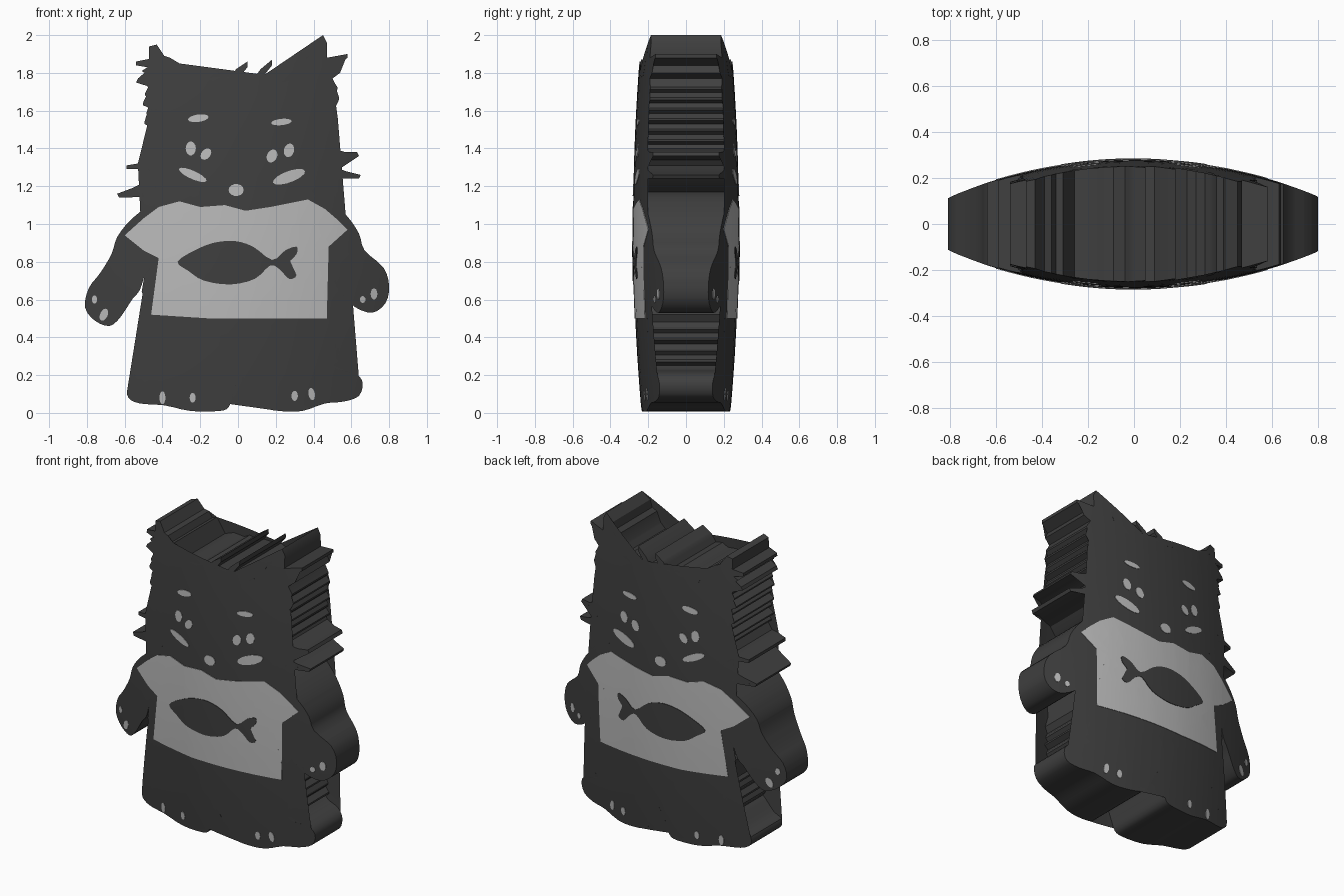
import bpy
import bmesh
import math
from mathutils import Vector

default_cube = bpy.data.objects.get("Cube")
if default_cube:
    bpy.data.objects.remove(default_cube, do_unlink=True)


def make_material(name, value):
    material = bpy.data.materials.new(name)
    material.use_nodes = True
    colour = (value, value, value, 1)
    material.diffuse_color = colour
    material.node_tree.nodes["Principled BSDF"].inputs["Base Color"].default_value = colour
    return material


charcoal = make_material("charcoal fur", 0.05)
light_grey = make_material("light grey cloth", 0.5)


def bulge(x, z):
    """Half thickness of the pillow-shaped body."""
    return 0.28 - 0.245 * x * x - 0.045 * (z - 1) ** 2


def fur(start, end, count, length):
    """Zigzag tufts pointing to the left of the direction of travel."""
    start, end = Vector(start), Vector(end)
    step = (end - start) / count
    outward = Vector((-step.y, step.x)).normalized() * length
    points = []
    for i in range(count):
        base = start + step * i
        tip = 1.0 if i % 2 else 0.6
        points += [base, base + step * 0.45 + outward * tip,
                   base + step * 0.65 + outward * tip]
    return points + [end]


def rounded(points, closed=False):
    """Smooth curve through the points."""
    points = [Vector(p) for p in points]
    count = len(points)
    result = []
    for i in range(count if closed else count - 1):
        if closed:
            a, b, c, d = (points[(i + k) % count] for k in (-1, 0, 1, 2))
        else:
            a, b, c, d = (points[min(max(i + k, 0), count - 1)] for k in (-1, 0, 1, 2))
        for t in (0, 1 / 3, 2 / 3):
            result.append(b + (c - a) * (t / 2)
                          + (a * 2 - b * 5 + c * 4 - d) * (t * t / 2)
                          + (b * 3 - a - c * 3 + d) * (t ** 3 / 2))
    return result if closed else result + [points[-1]]


def oval(x, z, width, height, tilt):
    turn = math.radians(tilt)
    points = []
    for i in range(14):
        angle = math.tau * i / 14
        u, v = width * math.cos(angle), height * math.sin(angle)
        points.append((x + u * math.cos(turn) - v * math.sin(turn),
                       z + u * math.sin(turn) + v * math.cos(turn)))
    return points


def curved_slab(name, outlines, material, near, far):
    """Fill outlines and bend the two caps to the given depth functions."""
    bm = bmesh.new()
    for outline in outlines:
        caps = [[bm.verts.new((p[0], y, p[1])) for p in outline] for y in (0, 1)]
        flat = [bm.faces.new(cap) for cap in caps]
        for i in range(len(outline)):
            bm.faces.new((caps[0][i - 1], caps[0][i], caps[1][i], caps[1][i - 1]))
        bmesh.ops.triangulate(bm, faces=flat)
    # Grid cuts let the caps follow the bulge
    for axis, first, last in ((0, -8, 8), (2, 0, 20)):
        normal = Vector((0, 0, 0))
        normal[axis] = 1
        for i in range(first, last + 1):
            bmesh.ops.bisect_plane(bm, geom=bm.verts[:] + bm.edges[:] + bm.faces[:],
                                   plane_co=normal * (i / 10), plane_no=normal)
    for v in bm.verts:
        depth = far if v.co.y > 0.5 else near
        v.co.y = depth(v.co.x, v.co.z)
    bmesh.ops.recalc_face_normals(bm, faces=bm.faces)
    mesh = bpy.data.meshes.new(name)
    bm.to_mesh(mesh)
    bm.free()
    mesh.materials.append(material)
    obj = bpy.data.objects.new(name, mesh)
    bpy.context.collection.objects.link(obj)
    bpy.ops.object.select_all(action="DESELECT")
    obj.select_set(True)
    bpy.context.view_layer.objects.active = obj
    bpy.ops.object.shade_smooth_by_angle(angle=math.radians(30))


def plates(name, outlines, material, lift):
    """Thin matching plates on the front and back."""
    for label, side in (("front", -1), ("back", 1)):
        curved_slab(label + "_" + name, outlines, material,
                    lambda x, z: side * (bulge(x, z) - 0.003),
                    lambda x, z: side * (bulge(x, z) + lift))


# Body outline, clockwise from the right ear
right_ear = [(-.48, 1.73), (-.54, 1.75), (-.53, 1.77), (-.48, 1.79), (-.51, 1.81),
             (-.48, 1.83), (-.54, 1.84), (-.54, 1.86), (-.47, 1.87), (-.47, 1.94),
             (-.43, 1.95), (-.39, 1.89), (-.36, 1.88), (-.34, 1.84), (-.31, 1.85)]
crown = [(-.26, 1.75), (-.2, 1.77), (-.13, 1.76), (-.09, 1.78), (-.04, 1.77),
         (-.01, 1.82), (.05, 1.86), (.05, 1.83), (.01, 1.78), (.09, 1.78),
         (.12, 1.82), (.18, 1.87), (.18, 1.84), (.14, 1.79), (.23, 1.75),
         (.27, 1.78), (.31, 1.77)]
left_ear = [(.34, 1.81), (.36, 1.88), (.39, 1.9), (.4, 1.95), (.45, 2), (.47, 1.96),
            (.47, 1.88), (.58, 1.9), (.58, 1.88), (.52, 1.84), (.54, 1.8), (.5, 1.77)]
left_whiskers = [(.5, 1.4), (.57, 1.38), (.63, 1.38), (.64, 1.36), (.57, 1.36),
                 (.51, 1.34), (.49, 1.31), (.57, 1.28), (.65, 1.26), (.64, 1.24),
                 (.57, 1.26), (.46, 1.24), (.43, 1.21)]
left_arm = [(.38, 1.17), (.46, 1.14), (.57, 1.05), (.64, .95), (.67, .86), (.77, .77),
            (.8, .67), (.78, .58), (.71, .53), (.62, .56), (.56, .62), (.52, .67),
            (.49, .73)]
left_foot = [(.53, .23), (.62, .21), (.66, .16), (.64, .09), (.56, .06), (.46, .05),
             (.34, .01), (.22, .01), (.13, .03), (.08, .09), (.05, .16), (.02, .2)]
right_foot = [(-.01, .16), (-.03, .09), (-.05, .03), (-.1, .01), (-.25, .01),
              (-.39, .04), (-.52, .05), (-.58, .08), (-.58, .13), (-.51, .15),
              (-.43, .21)]
right_arm = [(-.45, .78), (-.49, .74), (-.52, .65), (-.57, .59), (-.62, .51),
             (-.68, .46), (-.76, .49), (-.81, .56), (-.79, .66), (-.73, .74),
             (-.67, .84), (-.64, .93), (-.57, 1.02), (-.47, 1.1), (-.38, 1.16)]
right_whiskers = [(-.42, 1.21), (-.5, 1.17), (-.56, 1.17), (-.63, 1.14), (-.64, 1.16),
                  (-.56, 1.19), (-.52, 1.21), (-.43, 1.25), (-.47, 1.29), (-.59, 1.29),
                  (-.59, 1.31), (-.53, 1.32), (-.47, 1.32)]
body = (right_ear + crown + left_ear + fur((.51, 1.75), (.49, 1.42), 6, .03)
        + left_whiskers + rounded(left_arm) + [(.49, .6), (.52, .52)]
        + fur((.5, .48), (.5, .25), 4, .03) + rounded(left_foot) + rounded(right_foot)
        + fur((-.41, .22), (-.44, .48), 4, .03)
        + [(-.5, .51), (-.49, .6), (-.51, .64), (-.48, .65)]
        + rounded(right_arm) + right_whiskers
        + fur((-.44, 1.36), (-.47, 1.71), 7, .04))
curved_slab("body", [body], charcoal,
            lambda x, z: -bulge(x, z), bulge)

# Shirt with a fish on it
shirt = [(-.31, 1.12), (-.2, 1.09), (-.07, 1.1), (.04, 1.07), (.17, 1.09), (.37, 1.13),
         (.46, 1.08), (.53, 1.02), (.58, .97), (.48, .88), (.42, .86), (.44, .74),
         (.47, .64), (.47, .5), (.06, .5), (-.15, .5), (-.46, .52), (-.44, .65),
         (-.42, .82), (-.5, .86), (-.6, .94), (-.5, 1.03), (-.42, 1.09)]
plates("shirt", [shirt], light_grey, 0.003)

fish = [(-.32, .8), (-.23, .86), (-.13, .9), (-.02, .91), (.08, .88), (.18, .81),
        (.25, .86), (.31, .88), (.31, .84), (.27, .79), (.31, .73), (.27, .71),
        (.22, .76), (.17, .78), (.09, .71), (-.04, .68), (-.18, .7), (-.26, .75)]
plates("fish", [rounded(fish, closed=True)], charcoal, 0.006)

# Face markings
plates("brows", [oval(-.21, 1.56, .055, .02, 8), oval(.23, 1.54, .055, .017, 6)],
       light_grey, 0.003)
plates("eyes", [oval(-.25, 1.4, .027, .037, 0), oval(-.17, 1.37, .024, .034, -40),
                oval(.27, 1.39, .027, .037, -15), oval(.18, 1.36, .027, .036, -25)],
       light_grey, 0.003)
plates("cheeks", [oval(-.24, 1.26, .08, .022, -24), oval(.27, 1.25, .09, .03, 20)],
       light_grey, 0.003)
plates("nose", [oval(-.01, 1.18, .04, .032, 0)], light_grey, 0.003)

# Claws on hands and feet
plates("claws", [oval(-.76, .6, .014, .022, 0), oval(-.71, .52, .02, .034, -25),
                 oval(.72, .63, .018, .03, 0), oval(.66, .6, .015, .018, 0),
                 oval(-.4, .08, .016, .034, 0), oval(-.24, .08, .016, .026, 0),
                 oval(.3, .09, .017, .027, 0), oval(.39, .1, .017, .033, 10)],
       light_grey, 0.003)
